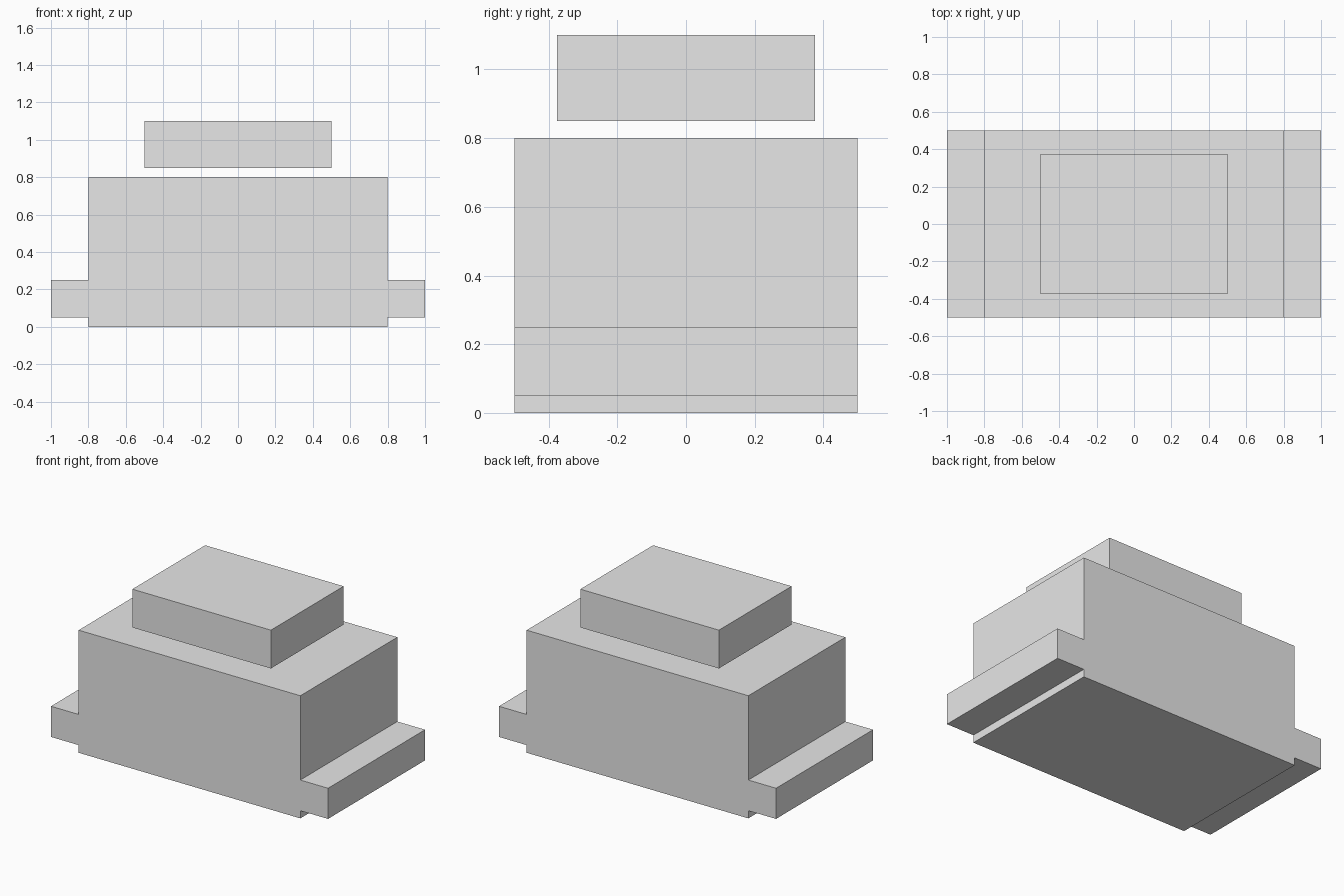
import bpy
import bmesh

default_cube = bpy.data.objects.get("Cube")
if default_cube:
    bpy.data.objects.remove(default_cube, do_unlink=True)

# Single plain grey for every part
grey = bpy.data.materials.new("light_grey")
grey.use_nodes = True
colour = (0.8, 0.8, 0.8, 1)
grey.diffuse_color = colour
grey.node_tree.nodes["Principled BSDF"].inputs["Base Color"].default_value = colour


def extruded_profile(name, outline, depth):
    """Extrude an x-z outline along y, centred on y = 0."""
    bm = bmesh.new()
    face = bm.faces.new([bm.verts.new((x, -depth / 2, z)) for x, z in outline])
    result = bmesh.ops.extrude_face_region(bm, geom=[face])
    moved = [v for v in result["geom"] if isinstance(v, bmesh.types.BMVert)]
    bmesh.ops.translate(bm, verts=moved, vec=(0, depth, 0))
    bmesh.ops.recalc_face_normals(bm, faces=bm.faces)
    mesh = bpy.data.meshes.new(name)
    bm.to_mesh(mesh)
    bm.free()
    mesh.materials.append(grey)
    obj = bpy.data.objects.new(name, mesh)
    bpy.context.collection.objects.link(obj)
    return obj


def mirrored(half):
    """Complete a right-hand half outline with its mirror image."""
    return half + [(-x, z) for x, z in reversed(half)]


# Body block with a ledge along each side
body_half = [(0.8, 0), (0.8, 0.05), (1, 0.05), (1, 0.25), (0.8, 0.25), (0.8, 0.8)]
extruded_profile("body_with_side_ledges", mirrored(body_half), 1.0)

# Block floating just above the body
extruded_profile("top_block", mirrored([(0.5, 0.85), (0.5, 1.1)]), 0.75)
